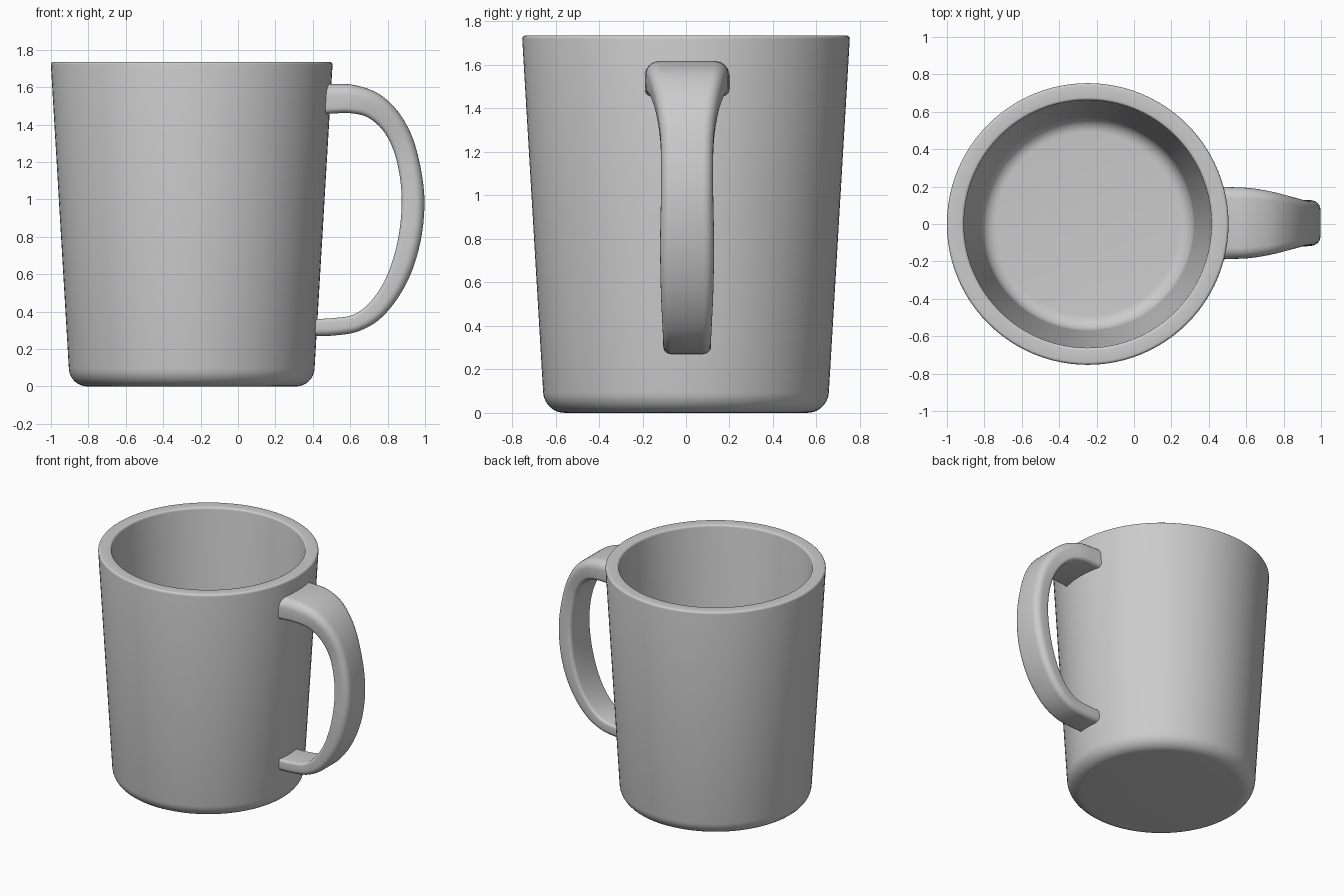
import bpy, bmesh
from math import sin, cos, pi, radians
from mathutils import Vector

if "Cube" in bpy.data.objects:
    bpy.data.objects.remove(bpy.data.objects["Cube"])

CX = -0.2475  # cup axis


def finish(name, bm):
    bmesh.ops.recalc_face_normals(bm, faces=bm.faces[:])
    me = bpy.data.meshes.new(name)
    bm.to_mesh(me)
    bm.free()
    ob = bpy.data.objects.new(name, me)
    bpy.context.collection.objects.link(ob)
    bpy.ops.object.select_all(action='DESELECT')
    ob.select_set(True)
    bpy.context.view_layer.objects.active = ob
    bpy.ops.object.shade_smooth_by_angle(angle=radians(35))
    return ob


def arc(cx, cz, r, a0, a1, n):
    angles = [radians(a0 + (a1 - a0) * i / n) for i in range(n + 1)]
    return [(cx + r * cos(a), cz + r * sin(a)) for a in angles]


def skin(bm, rings):
    n = len(rings[0])
    for a, b in zip(rings, rings[1:]):
        for i in range(n):
            j = (i + 1) % n
            bm.faces.new((a[i], a[j], b[j], b[i]))
    bm.faces.new(rings[0])
    bm.faces.new(rings[-1])


# Cup: lathed wall with rounded foot, soft rim and hollow inside
profile = (arc(0.557, 0.1, 0.1, -90, -3, 8)
           + arc(0.738, 1.72, 0.015, 0, 90, 4)
           + arc(0.677, 1.72, 0.015, 90, 180, 4)
           + arc(0.49, 0.18, 0.08, -3, -90, 8))
bm = bmesh.new()
SEG = 96
rings = [[bm.verts.new((CX + r * cos(2 * pi * i / SEG), r * sin(2 * pi * i / SEG), z))
          for i in range(SEG)] for r, z in profile]
skin(bm, rings)
finish("cup", bm)

# Handle stations: outer x, outer z, inner x, inner z, half width
stations = [
    (0.45, 1.615, 0.45, 1.455, 0.195),
    (0.52, 1.617, 0.52, 1.460, 0.192),
    (0.63, 1.610, 0.61, 1.460, 0.187),
    (0.76, 1.560, 0.70, 1.435, 0.168),
    (0.87, 1.450, 0.785, 1.355, 0.142),
    (0.95, 1.280, 0.845, 1.220, 0.122),
    (0.996, 1.020, 0.875, 1.020, 0.120),
    (0.975, 0.770, 0.858, 0.800, 0.124),
    (0.90, 0.550, 0.800, 0.600, 0.121),
    (0.78, 0.380, 0.715, 0.460, 0.114),
    (0.65, 0.297, 0.620, 0.385, 0.110),
    (0.51, 0.272, 0.505, 0.365, 0.110),
    (0.385, 0.270, 0.385, 0.360, 0.110),
]


def smooth_path(pts, steps):
    pts = [Vector(p) for p in pts]
    ext = [2 * pts[0] - pts[1]] + pts + [2 * pts[-1] - pts[-2]]
    out = []
    for k in range(len(pts) - 1):
        a, b, c, d = ext[k:k + 4]
        for s in range(steps):
            t = s / steps
            out.append(0.5 * (2 * b + (c - a) * t + (2 * a - 5 * b + 4 * c - d) * t * t
                              + (3 * b - a - 3 * c + d) * t ** 3))
    return out + [pts[-1]]


# Handle: rounded-rectangle section swept through the stations
bm = bmesh.new()
rings = []
for ox, oz, ix, iz, w in smooth_path(stations, 5):
    outer, inner = Vector((ox, 0, oz)), Vector((ix, 0, iz))
    mid, n = (outer + inner) / 2, (outer - inner).normalized()
    h = (outer - inner).length / 2
    ro, ri = h * 0.8, h * 0.4
    corners = (arc(w - ro, h - ro, ro, 0, 90, 6) + arc(ro - w, h - ro, ro, 90, 180, 6)
               + arc(ri - w, ri - h, ri, 180, 270, 5) + arc(w - ri, ri - h, ri, 270, 360, 5))
    rings.append([bm.verts.new(mid + n * v + Vector((0, u + 0.005, 0))) for u, v in corners])
skin(bm, rings)
finish("handle", bm)
